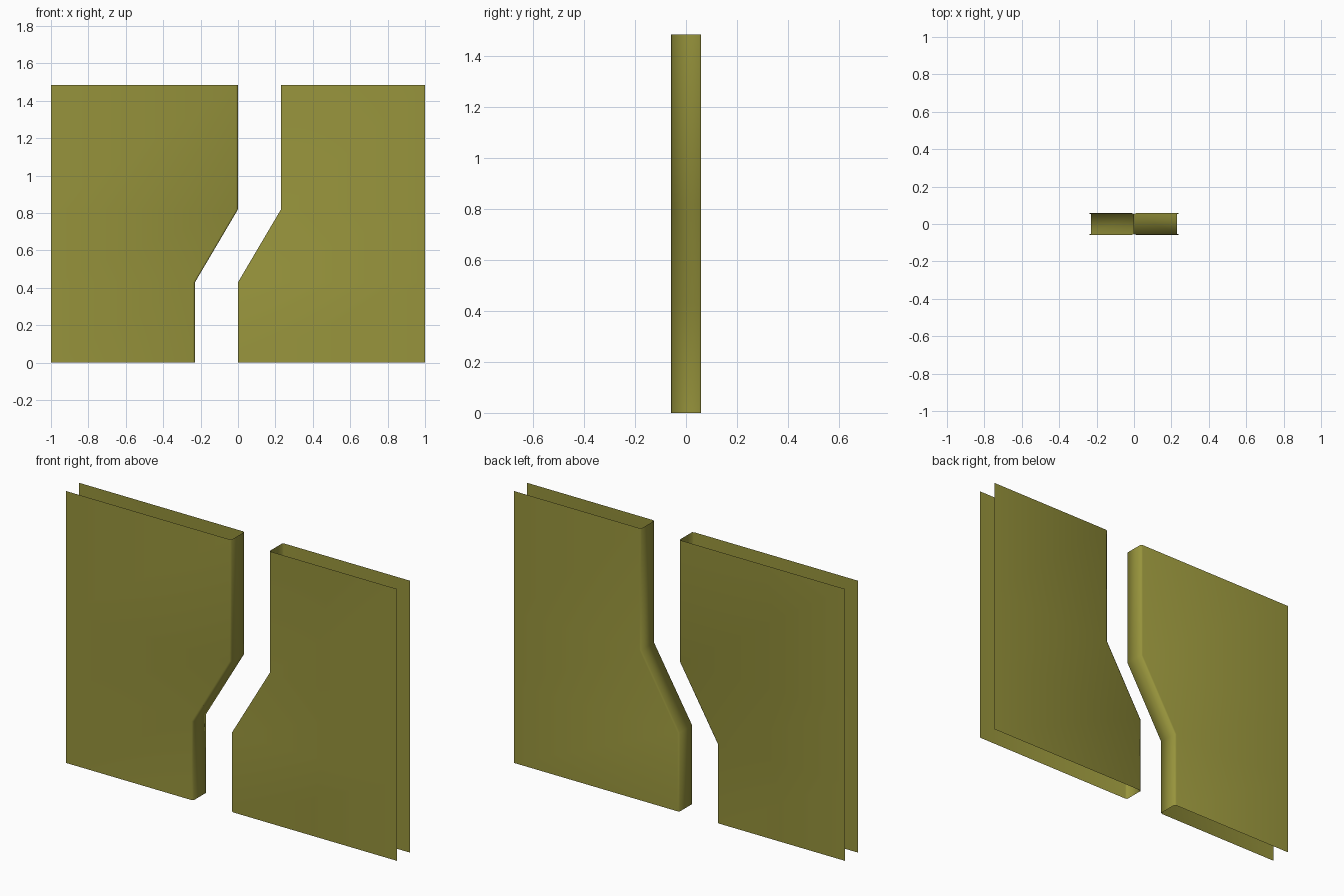
import bpy

if "Cube" in bpy.data.objects:
    bpy.data.objects.remove(bpy.data.objects["Cube"])

HALF, CX, CY = 0.058, 0.011, 0.005   # half thickness, small edge chamfer
LEVELS = (0.0, 0.43, 0.82, 1.485)

mat = bpy.data.materials.new("olive")
mat.diffuse_color = (0.31, 0.295, 0.045, 1)
mat.use_nodes = True
mat.node_tree.nodes["Principled BSDF"].inputs["Base Color"].default_value = mat.diffuse_color


def panel(name, side, edges):
    """Open sheet wrapped round the inner edge; side is -1 left, +1 right."""
    verts, faces = [], []
    for z, e in zip(LEVELS, edges):
        # cross-section for the left side, turned half round for the right
        d = -side * e
        section = [(-1, -HALF), (d - CX, -HALF), (d, -HALF + CY),
                   (d, HALF - CY), (d - CX, HALF), (-1, HALF)]
        verts += [(-side * x, -side * y, z) for x, y in section]
    n = 6
    for r in range(len(LEVELS) - 1):
        for k in range(n - 1):
            a = r * n + k
            faces.append((a, a + 1, a + n + 1, a + n))
    mesh = bpy.data.meshes.new(name)
    mesh.from_pydata(verts, [], faces)
    mesh.shade_smooth()
    mesh.materials.append(mat)
    bpy.context.collection.objects.link(bpy.data.objects.new(name, mesh))


# two wall halves with a matching stepped gap
panel("left_wall", -1, (-0.23, -0.23, 0.0, 0.0))
panel("right_wall", 1, (0.0, 0.0, 0.23, 0.23))
